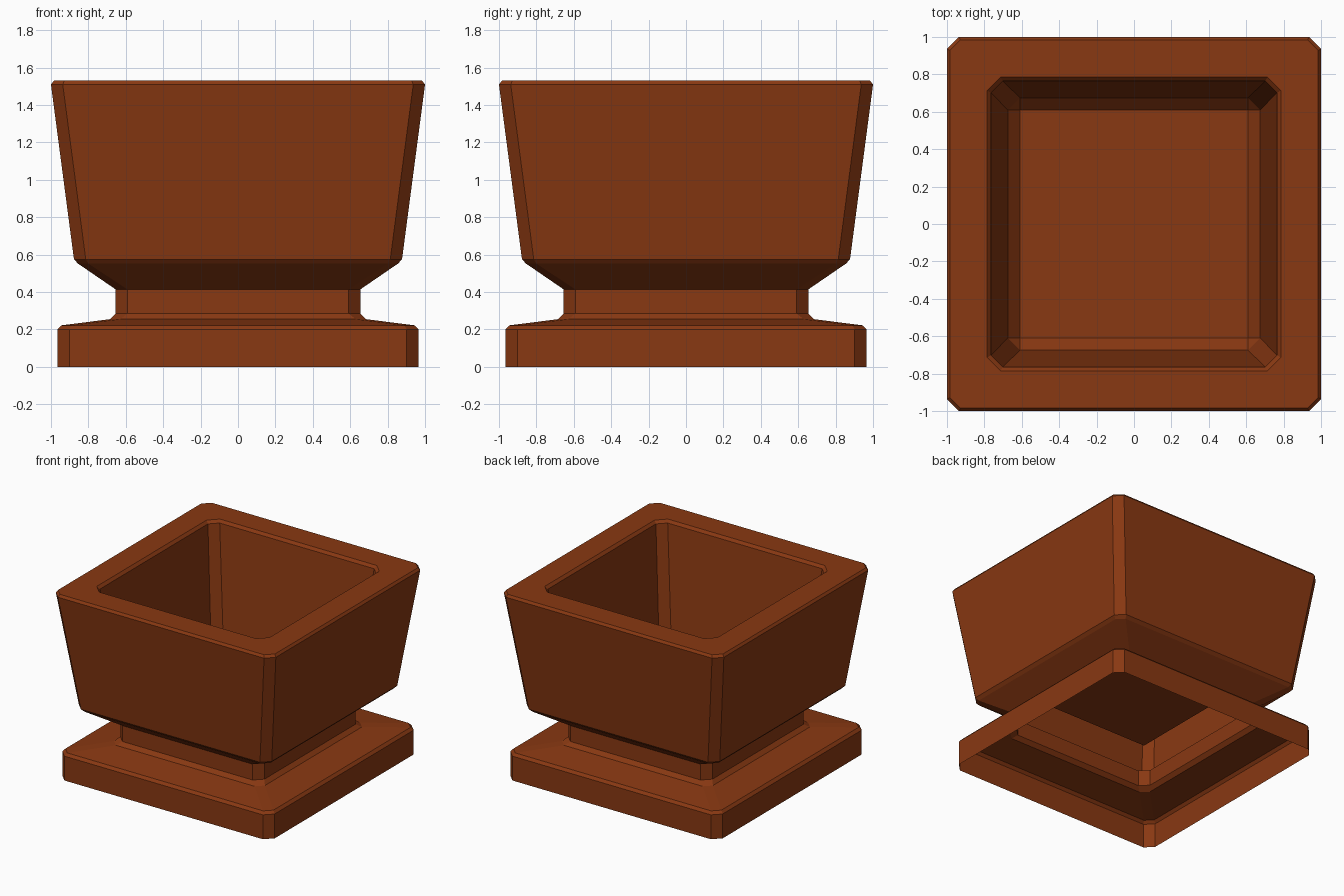
import bpy
import bmesh

if "Cube" in bpy.data.objects:
    bpy.data.objects.remove(bpy.data.objects["Cube"])

# (half width, corner chamfer, height) for each ring, from the open foot
# up the outside, over the rim and down to the floor of the bowl
PROFILE = [
    (0.965, 0.063, 0.0), (0.965, 0.063, 0.20), (0.945, 0.055, 0.222),
    (0.685, 0.055, 0.255), (0.655, 0.063, 0.285), (0.655, 0.063, 0.415),
    (0.855, 0.055, 0.552), (0.877, 0.063, 0.575),
    (1.0, 0.063, 1.51), (0.985, 0.057, 1.53),
    (0.785, 0.072, 1.53), (0.765, 0.063, 1.508),
    (0.675, 0.065, 0.69),
]
FLOOR_HALF, FLOOR_Z = 0.61, 0.62


def ring(bm, w, c, z):
    """Square ring with chamfered corners, two vertices per corner."""
    i = w - c
    pts = [(w, -i), (w, i), (i, w), (-i, w), (-w, i), (-w, -i), (-i, -w), (i, -w)]
    return [bm.verts.new((x, y, z)) for x, y in pts]


bm = bmesh.new()

# Foot, neck, bowl and rim
rings = [ring(bm, *p) for p in PROFILE]
for a, b in zip(rings, rings[1:]):
    for k in range(8):
        n = (k + 1) % 8
        bm.faces.new((a[k], a[n], b[n], b[k]))

# Bowl floor with sloped edges and triangular corners
f = FLOOR_HALF
floor = [bm.verts.new((x, y, FLOOR_Z)) for x, y in ((f, f), (-f, f), (-f, -f), (f, -f))]
bm.faces.new(floor)
last = rings[-1]
for k in range(4):
    a, b = last[2 * k + 1], last[(2 * k + 2) % 8]
    c = last[(2 * k + 3) % 8]
    bm.faces.new((a, b, floor[k]))
    bm.faces.new((b, c, floor[(k + 1) % 4], floor[k]))

bmesh.ops.recalc_face_normals(bm, faces=bm.faces)
# Open shell: make sure the foot wall points outward
bm.faces.ensure_lookup_table()
side = bm.faces[0]
if side.normal.dot(side.calc_center_median()) < 0:
    bmesh.ops.reverse_faces(bm, faces=bm.faces)

mesh = bpy.data.meshes.new("planter")
bm.to_mesh(mesh)
bm.free()
planter = bpy.data.objects.new("planter", mesh)
bpy.context.collection.objects.link(planter)

# Terracotta
mat = bpy.data.materials.new("terracotta")
mat.diffuse_color = (0.25, 0.04, 0.006, 1.0)
mat.use_nodes = True
mat.node_tree.nodes["Principled BSDF"].inputs["Base Color"].default_value = mat.diffuse_color
mesh.materials.append(mat)
